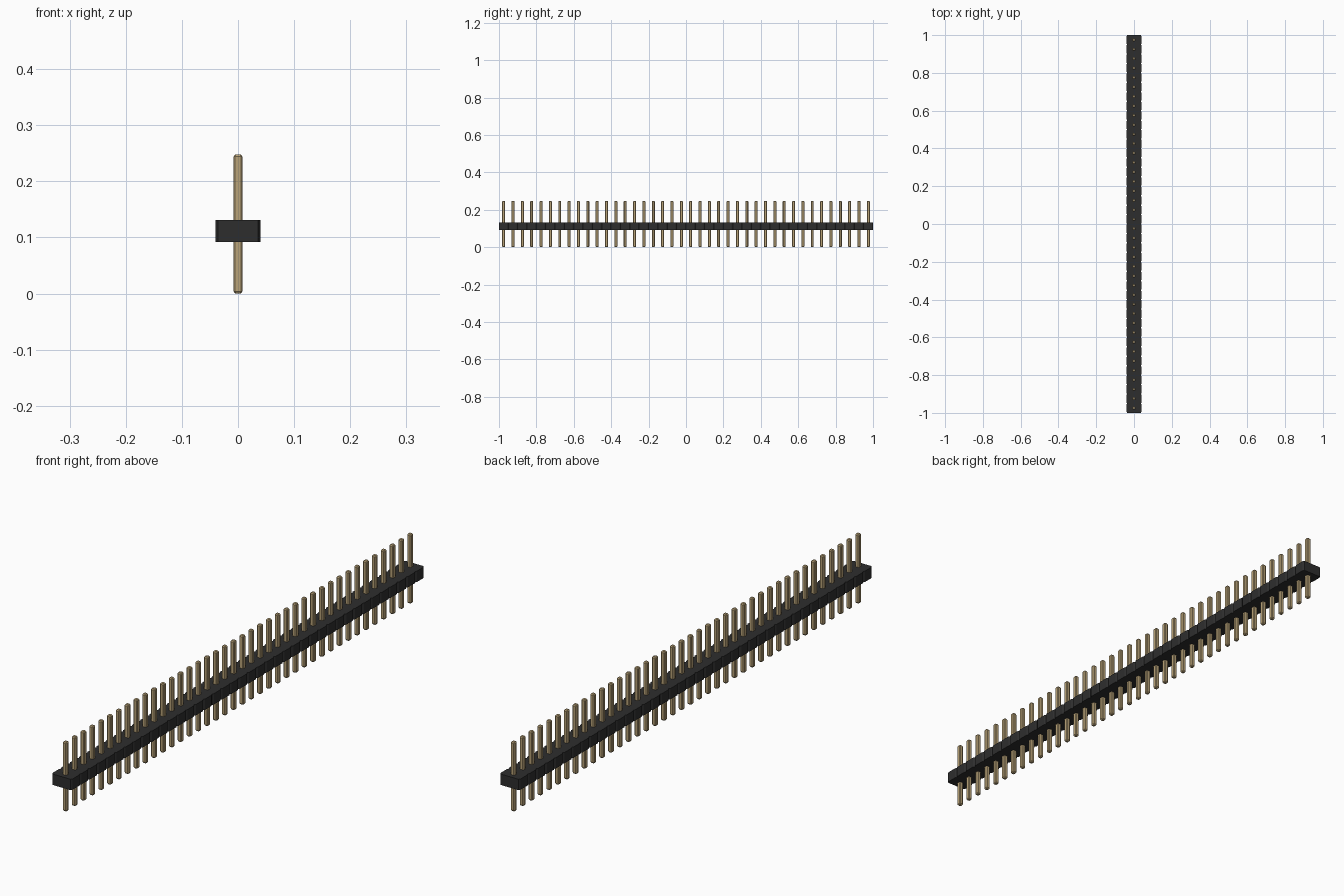
import bpy
import bmesh

cube = bpy.data.objects.get("Cube")
if cube:
    bpy.data.objects.remove(cube, do_unlink=True)

COUNT, PITCH = 40, 0.05
BODY_HALF, BODY_Z0, BODY_Z1 = 0.04, 0.092, 0.131
PIN_HALF, PIN_TOP = 0.008, 0.248


def material(name, rgb, rough):
    m = bpy.data.materials.new(name)
    m.use_nodes = True
    m.diffuse_color = (*rgb, 1)
    b = m.node_tree.nodes["Principled BSDF"]
    b.inputs["Base Color"].default_value = (*rgb, 1)
    b.inputs["Roughness"].default_value = rough
    return m


def finish(name, bm, mat):
    bmesh.ops.recalc_face_normals(bm, faces=bm.faces[:])
    me = bpy.data.meshes.new(name)
    bm.to_mesh(me)
    bm.free()
    me.materials.append(mat)
    ob = bpy.data.objects.new(name, me)
    bpy.context.collection.objects.link(ob)
    return ob


def loft(bm, rings):
    """Closed solid through a stack of (outline, height) rings."""
    loops = [[bm.verts.new((x, y, z)) for x, y in pts] for pts, z in rings]
    for a, b in zip(loops, loops[1:]):
        for i in range(len(a)):
            j = (i + 1) % len(a)
            bm.faces.new((a[i], a[j], b[j], b[i]))
    bm.faces.new(loops[0][::-1])
    bm.faces.new(loops[-1])


def octagon(h, c):
    """Square outline with clipped corners."""
    k = h - c
    return [(h, -k), (h, k), (k, h), (-k, h),
            (-h, k), (-h, -k), (-k, -h), (k, -h)]


black = material("black plastic", (0.027, 0.027, 0.027), 0.6)
gold = material("dull gold", (0.49, 0.37, 0.19), 0.45)

# Housing: one strip with V notches between the pin positions
cut_x, cut_y = 0.004, 0.006
right = []
for i in range(COUNT):
    y0 = -1 + i * PITCH
    right += [(BODY_HALF - cut_x, y0), (BODY_HALF, y0 + cut_y),
              (BODY_HALF, y0 + PITCH - cut_y)]
right.append((BODY_HALF - cut_x, 1))
outline = right + [(-x, y) for x, y in reversed(right)]
bm = bmesh.new()
loft(bm, [(outline, BODY_Z0), (outline, BODY_Z1)])
finish("housing_strip", bm, black)

# Pins: clipped square bars with bevelled tips, repeated along the strip
bm = bmesh.new()
full, tip = octagon(PIN_HALF, 0.003), octagon(PIN_HALF - 0.003, 0.0015)
loft(bm, [(tip, 0), (full, 0.004), (full, PIN_TOP - 0.004), (tip, PIN_TOP)])
pins = finish("pin_row", bm, gold)
pins.location.y = -1 + PITCH / 2
arr = pins.modifiers.new("repeat", 'ARRAY')
arr.count = COUNT
arr.use_relative_offset = False
arr.use_constant_offset = True
arr.constant_offset_displace = (0, PITCH, 0)
